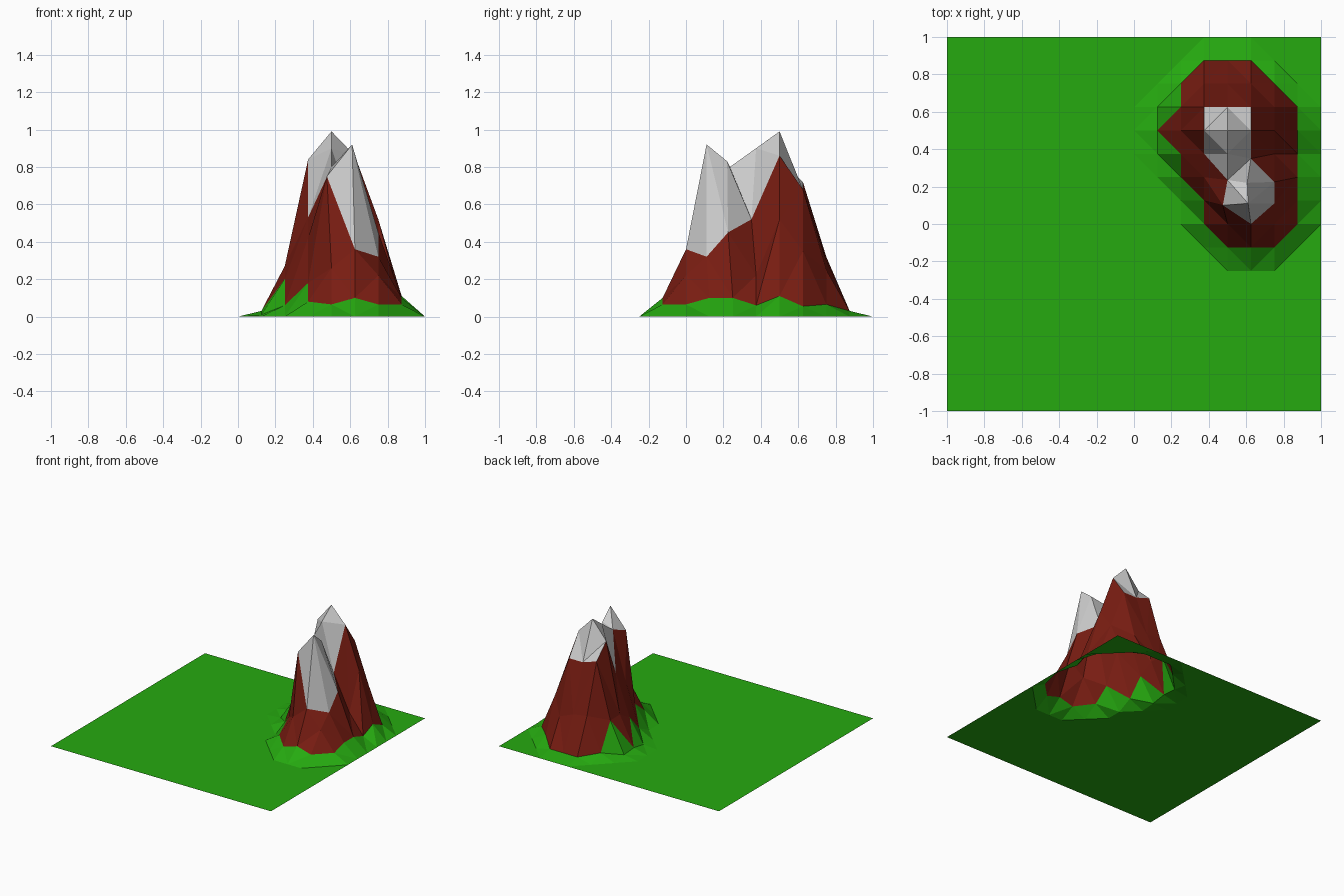
import bpy, bmesh

if "Cube" in bpy.data.objects:
    bpy.data.objects.remove(bpy.data.objects["Cube"])

STEP = 0.125

# Mountain heights: rows y = -0.125 .. 0.875, columns x = 0.125 .. 0.875
HEIGHTS = [
    [0, 0, 0, .065, .10, .065, 0],
    [0, 0, .08, .26, .36, .22, .065],
    [0, 0, .18, .75, .92, .32, .10],
    [0, .06, .42, .80, .83, .45, .10],
    [.01, .20, .53, .90, .52, .22, .06],
    [.03, .27, .84, .99, .86, .52, .11],
    [.02, .27, .72, .68, .68, .35, .055],
    [0, .05, .32, .30, .25, .065, 0],
    [0, 0, .03, .03, .03, 0, 0],
]
# Sideways nudges of the steep points around the lower peak
NUDGE = {(4, 1): (-.025, -.025), (5, 1): (-.015, -.015), (4, 2): (0, -.015),
         (5, 2): (-.02, -.03), (6, 2): (0, -.025), (6, 1): (0, -.015), (5, 3): (0, -.025)}

# Colour zone outlines in grid steps
ROCK = [(3, 7), (5, 7), (7, 5), (7, 0), (6, -1), (4, -1), (3, 0), (3, 1),
        (2, 2), (2, 3), (1, 4), (2, 5), (2, 6)]
SNOW = [(3, 5), (3, 3), (4, 2), (4, 1), (5, 0), (6, 1), (6, 2), (5, 3), (5, 5)]


def inside(x, y, outline):
    hit = False
    for (x1, y1), (x2, y2) in zip(outline, outline[1:] + outline[:1]):
        if (y1 > y) != (y2 > y) and x < x1 + (y - y1) * (x2 - x1) / (y2 - y1):
            hit = not hit
    return hit


def material(name, color):
    m = bpy.data.materials.new(name)
    m.diffuse_color = (*color, 1)
    m.use_nodes = True
    m.node_tree.nodes["Principled BSDF"].inputs["Base Color"].default_value = m.diffuse_color
    return m


# Terrain sheet: grid of points raised into a twin-peaked mountain
bm = bmesh.new()
points = {}
for j in range(-8, 9):
    for i in range(-8, 9):
        z = HEIGHTS[j + 1][i - 1] if 1 <= i <= 7 and -1 <= j <= 7 else 0
        dx, dy = NUDGE.get((i, j), (0, 0))
        points[i, j] = bm.verts.new((i * STEP + dx, j * STEP + dy, z))

# Triangles, with diagonals wrapping around the peaks, coloured by zone
for j in range(-8, 8):
    for i in range(-8, 8):
        a, b, c, d = (i, j), (i + 1, j), (i + 1, j + 1), (i, j + 1)
        cx, cy = (i + .5) * STEP, (j + .5) * STEP
        side_x = cx - (.6 if cy < .3 else .5)
        side_y = cy - (.3 if cx > .6 else .5)
        tris = [(a, b, d), (b, c, d)] if side_x * side_y > 0 else [(a, b, c), (a, c, d)]
        for tri in tris:
            f = bm.faces.new([points[k] for k in tri])
            mx, my = sum(k[0] for k in tri) / 3, sum(k[1] for k in tri) / 3
            f.material_index = 2 if inside(mx, my, SNOW) else int(inside(mx, my, ROCK))

mesh = bpy.data.meshes.new("mountain_terrain")
bm.to_mesh(mesh)
bm.free()
for name, color in (("grass", (.019, .40, .005)), ("rock", (.19, .012, .006)), ("snow", (.8, .8, .8))):
    mesh.materials.append(material(name, color))
bpy.context.collection.objects.link(bpy.data.objects.new("mountain_terrain", mesh))
